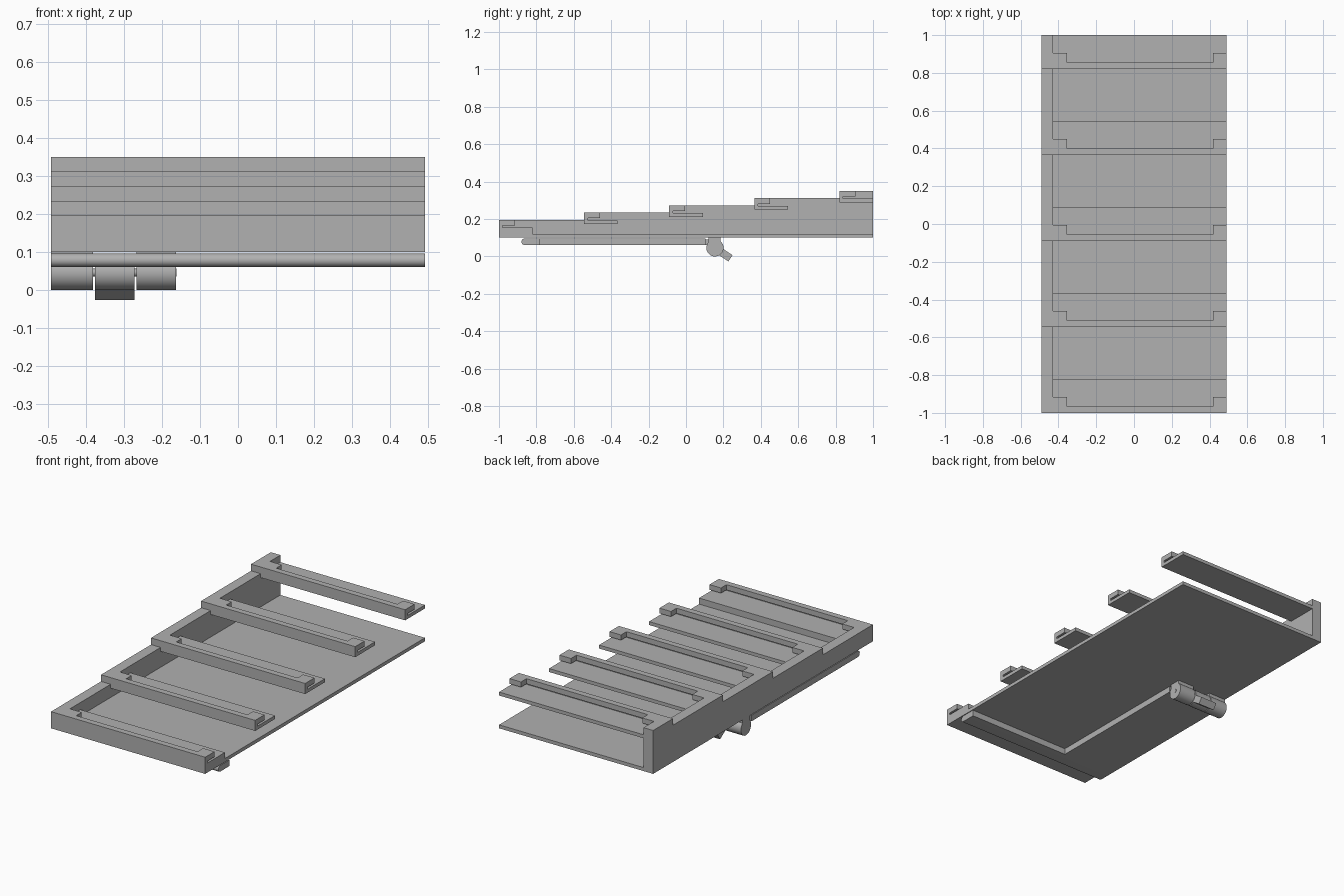
import bpy, bmesh, math
from mathutils import Vector

cube = bpy.data.objects.get("Cube")
if cube:
    bpy.data.objects.remove(cube)

grey = bpy.data.materials.new("plain grey")
grey.use_nodes = True
grey.diffuse_color = (0.44, 0.44, 0.44, 1)
grey.node_tree.nodes["Principled BSDF"].inputs["Base Color"].default_value = (0.44, 0.44, 0.44, 1)

X0, X1 = -0.491, 0.491   # overall width
WALL = -0.43             # inner face of the side wall
PITCH, RISE = 0.455, 0.0385
FLOOR, TOP = 0.1, 0.196


def prism(name, points, low, high, axis="x", smooth=False):
    """Extrude a profile: (y, z) along x, or (x, y) along z."""
    bm = bmesh.new()
    if axis == "x":
        verts = [bm.verts.new((low, a, b)) for a, b in points]
        move = Vector((high - low, 0, 0))
    else:
        verts = [bm.verts.new((a, b, low)) for a, b in points]
        move = Vector((0, 0, high - low))
    face = bm.faces.new(verts)
    new = bmesh.ops.extrude_face_region(bm, geom=[face])["geom"]
    bmesh.ops.translate(bm, vec=move, verts=[g for g in new if isinstance(g, bmesh.types.BMVert)])
    bmesh.ops.recalc_face_normals(bm, faces=bm.faces)
    mesh = bpy.data.meshes.new(name)
    bm.to_mesh(mesh)
    bm.free()
    mesh.materials.append(grey)
    obj = bpy.data.objects.new(name, mesh)
    bpy.context.collection.objects.link(obj)
    if smooth:
        bpy.ops.object.select_all(action="DESELECT")
        obj.select_set(True)
        bpy.context.view_layer.objects.active = obj
        bpy.ops.object.shade_smooth_by_angle(angle=math.radians(30))
    return obj


def arc(cy, cz, r, start, end, n):
    steps = [math.radians(start + (end - start) * i / n) for i in range(n + 1)]
    return [(cy + r * math.cos(t), cz + r * math.sin(t)) for t in steps]


def rect(a0, a1, b0, b1):
    return [(a0, b0), (a1, b0), (a1, b1), (a0, b1)]


# Side wall with a stepped top
steps = [(1, FLOOR), (-1, FLOOR)]
for i in range(5):
    z = TOP + i * RISE
    steps += [(-1 + i * PITCH, z), (min(-1 + (i + 1) * PITCH, 1), z)]
prism("side_wall", steps, X0, WALL)

# Floor panel
prism("floor_panel", rect(-0.82, 1, FLOOR, 0.12), WALL, X1)

# Stepped channel slats: a web with a flange, and a notched ledge on top
for i in range(5):
    y, z = -1 + i * PITCH, TOP + i * RISE
    base = FLOOR if i == 0 else z - 0.061
    web = [(y, base), (y + 0.18, base), (y + 0.18, z - 0.041), (y + 0.02, z - 0.041),
           (y + 0.02, z - 0.03), (y, z - 0.03)]
    prism(f"slat_channel_{i + 1}", web, WALL, X1)
    ledge = [(WALL, y), (X1, y), (X1, y + 0.085), (0.418, y + 0.085), (0.418, y + 0.035),
             (-0.355, y + 0.035), (-0.355, y + 0.085), (WALL, y + 0.085)]
    prism(f"slat_ledge_{i + 1}", ledge, z - 0.03, z, axis="z")

# Flat L-shaped stand folded under the floor, with a rounded front edge
LOW, HIGH, ARM = 0.061, 0.096, -0.163
half = (HIGH - LOW) / 2
edge = arc(-0.88 + half, LOW + half, half, 90, 270, 12)
prism("stand_foot", edge + [(-0.78, LOW), (-0.78, HIGH)], X0, X1, smooth=True)
prism("stand_arm", rect(-0.78, 0.105, LOW, HIGH), X0, ARM)

# Hinge: two outer knuckles fixed to the floor, the middle one to the stand
CY, CZ, R = 0.155, 0.046, 0.046
circle = arc(CY, CZ, R, 0, 360, 40)[:-1]
for side, a, b in (("right", X0, -0.381), ("middle", -0.376, -0.272), ("left", -0.267, ARM)):
    prism(f"hinge_knuckle_{side}", circle, a, b, smooth=True)
    if side == "middle":
        prism("stand_link", rect(0.105, CY, LOW, 0.09), a, b)
        # Tilted stop tab on the moving knuckle
        d = Vector((0.83, -0.56))
        n = Vector((0.56, 0.83)) * 0.02
        c = Vector((CY, CZ))
        far = c + d * 0.1
        prism("hinge_stop_tab", [c - n, far - n, far + n, c + n], a, b)
    else:
        prism(f"hinge_mount_{side}", rect(CY - 0.035, CY + 0.03, 0.06, FLOOR), a, b)

# Hinge pin
prism("hinge_pin", arc(CY, CZ, 0.01, 0, 360, 20)[:-1], X0 + 0.001, ARM + 0.002, smooth=True)
